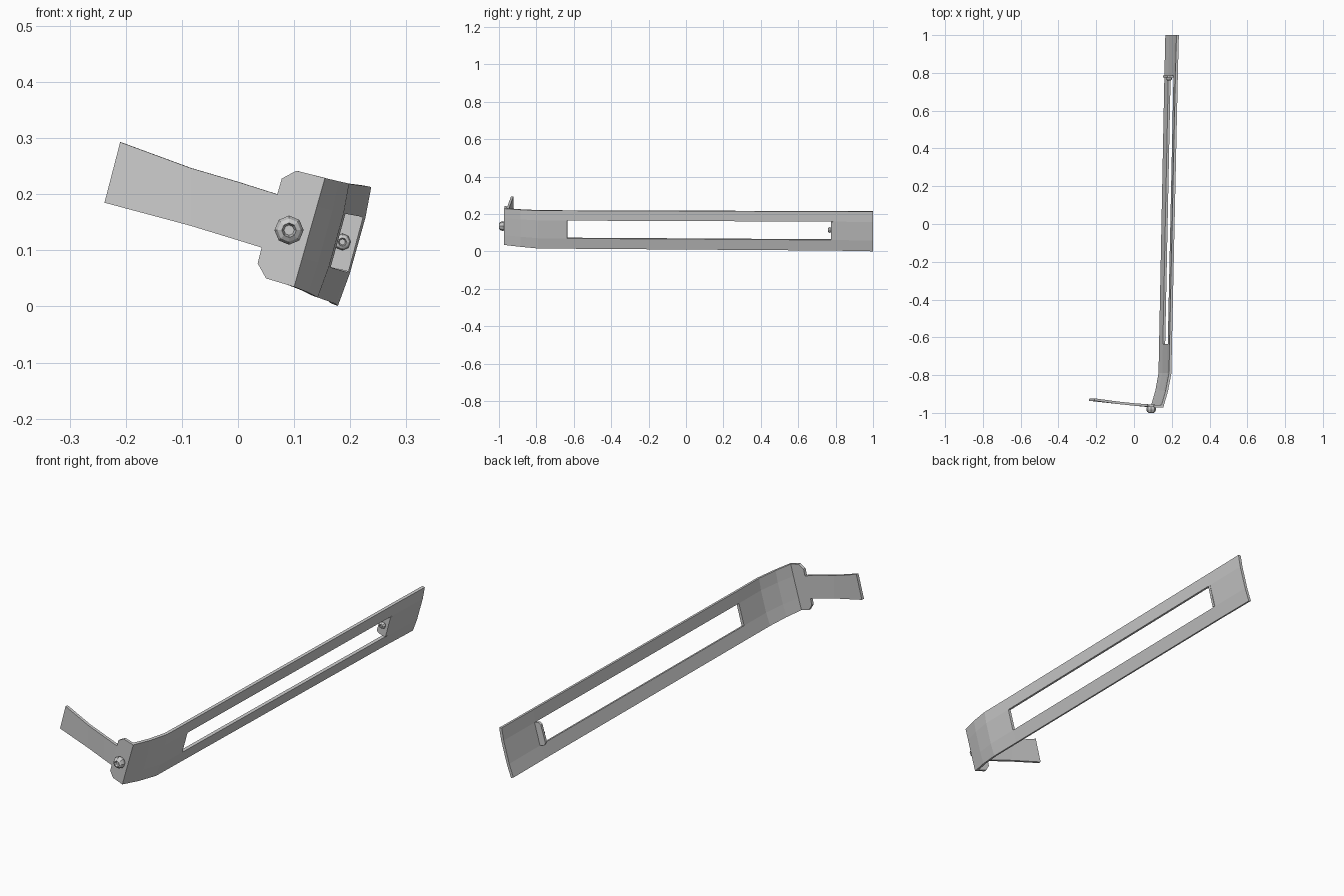
import bpy, bmesh
from math import cos, sin, pi

if "Cube" in bpy.data.objects:
    bpy.data.objects.remove(bpy.data.objects["Cube"])


def make_object(name, verts, faces):
    mesh = bpy.data.meshes.new(name)
    mesh.from_pydata(verts, [], faces)
    mesh.update()
    obj = bpy.data.objects.new(name, mesh)
    bpy.context.collection.objects.link(obj)
    return obj


def plate(name, verts, faces, thickness):
    # thin sheet thickened away from its outer face
    obj = make_object(name, verts, faces)
    mod = obj.modifiers.new("thickness", 'SOLIDIFY')
    mod.thickness = thickness
    mod.offset = -1
    return obj


def lathe_y(name, centre, rings, sides):
    # rings of (radius, y) around an axis along y, capped at both ends
    verts = [(centre[0] + r * cos(2 * pi * k / sides), y,
              centre[1] + r * sin(2 * pi * k / sides))
             for r, y in rings for k in range(sides)]
    faces = [(i * sides + k, i * sides + (k + 1) % sides,
              (i + 1) * sides + (k + 1) % sides, (i + 1) * sides + k)
             for i in range(len(rings) - 1) for k in range(sides)]
    faces += [tuple(range(sides)), tuple(range((len(rings) - 1) * sides, len(rings) * sides))]
    obj = make_object(name, verts, faces)
    bm = bmesh.new()
    bm.from_mesh(obj.data)
    bmesh.ops.recalc_face_normals(bm, faces=bm.faces)
    bm.to_mesh(obj.data)
    bm.free()
    return obj


# side band: stations of (y, bottom x, bottom z, top x, top z, outward bow)
stations = [
    (-0.972, 0.100, 0.035, 0.155, 0.229, 0.000),
    (-0.885, 0.125, 0.025, 0.180, 0.223, 0.003),
    (-0.790, 0.142, 0.016, 0.198, 0.219, 0.005),
    (-0.635, 0.145, 0.015, 0.201, 0.218, 0.005),
    (0.780, 0.173, 0.005, 0.232, 0.214, 0.005),
    (1.000, 0.178, 0.001, 0.2375, 0.213, 0.005),
]
fractions = (0.0, 0.27, 0.74, 1.0)
verts = []
for y, bx, bz, tx, tz, bow in stations:
    for f in fractions:
        x = bx + (tx - bx) * f + (bow if 0 < f < 1 else 0)
        verts.append((x, y, bz + (tz - bz) * f))
faces = [(i * 4 + j, i * 4 + 4 + j, i * 4 + 5 + j, i * 4 + 1 + j)
         for i in range(5) for j in range(3)
         if (i, j) != (3, 1)]          # the long window stays open
plate("side_band", verts, faces, 0.013)

# front flange with clipped corners, continuing into the bent arm
outline = [
    (0.100, -0.972, 0.035), (0.155, -0.972, 0.229), (0.104, -0.970, 0.242),
    (0.078, -0.968, 0.228), (0.070, -0.967, 0.200), (0.042, -0.966, 0.105),
    (0.035, -0.966, 0.077), (0.050, -0.967, 0.050),
    (0.000, -0.962, 0.118), (0.000, -0.962, 0.222),
    (-0.085, -0.953, 0.144), (-0.085, -0.953, 0.247),
    (-0.238, -0.936, 0.185), (-0.210, -0.936, 0.293),
]
plate("front_flange_and_arm", outline,
      [tuple(range(8)), (8, 5, 4, 9), (10, 8, 9, 11), (12, 10, 11, 13)], 0.013)

# small tab turned inward at the rear end of the window
tab = [(0.197, 0.775, 0.062), (0.223, 0.775, 0.159), (0.190, 0.775, 0.168),
       (0.178, 0.775, 0.160), (0.154, 0.775, 0.083), (0.162, 0.775, 0.071)]
plate("rear_tab", tab, [tuple(range(6))], 0.012)

# socketed round screw heads on the flange and on the tab
for name, centre, base, r, depth in (
        ("front_screw", (0.091, 0.136), -0.966, 0.026, 0.034),
        ("rear_screw", (0.186, 0.115), 0.777, 0.015, 0.018)):
    profile = ((0.75, 0), (0.95, 0.25), (1.0, 0.5), (0.8, 0.85),
               (0.5, 1.0), (0.35, 0.65))
    lathe_y(name, centre, [(r * a, base - depth * b) for a, b in profile], 8)
